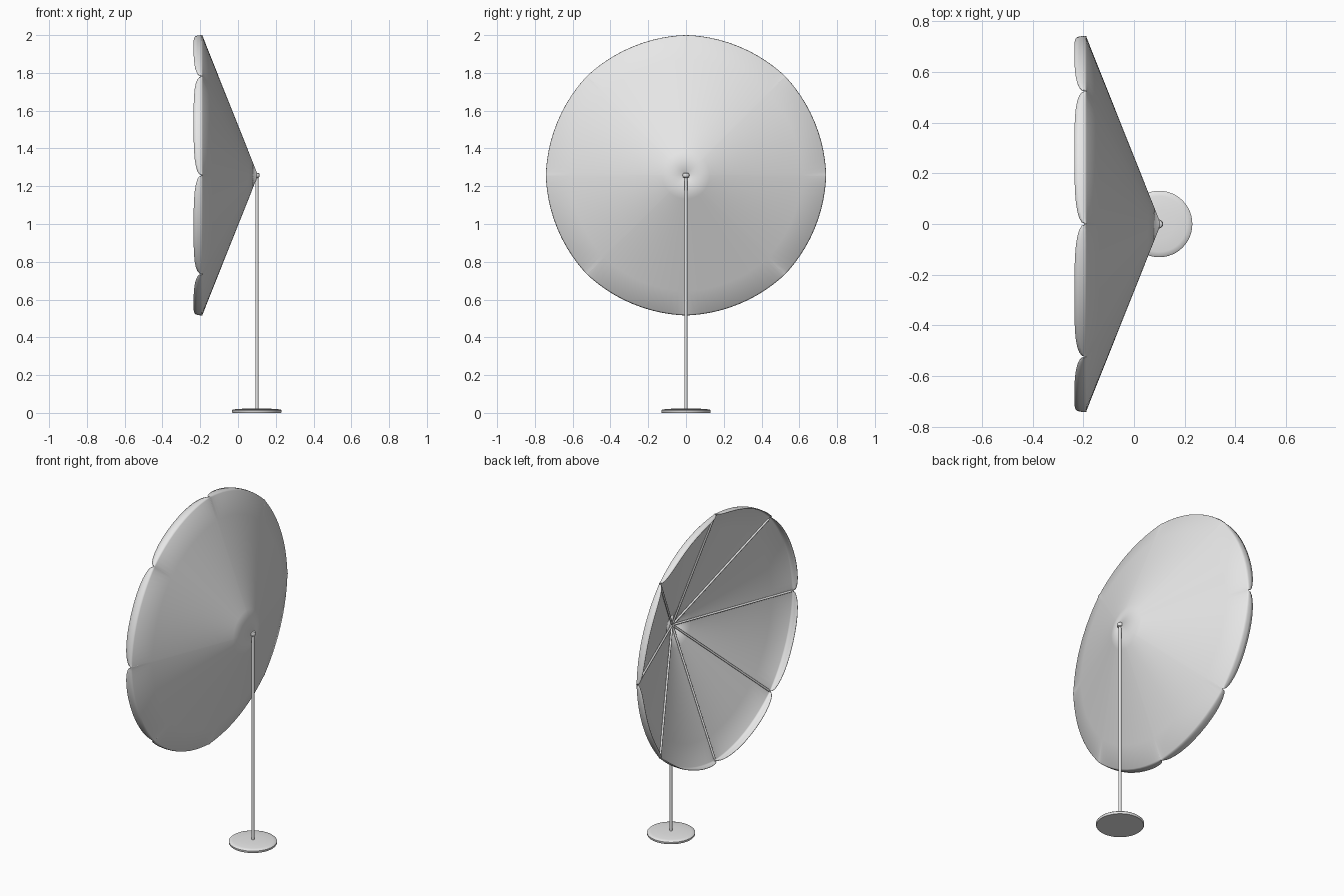
import bpy, bmesh, math
from mathutils import Vector

if "Cube" in bpy.data.objects:
    bpy.data.objects.remove(bpy.data.objects["Cube"])

PANELS, SEG = 8, 16          # canopy panels, divisions per panel
R, AX, CZ = 0.742, 0.1, 1.258   # rim radius, pole x, canopy centre height
RIM_X, APEX_X = -0.187, 0.106

grey = bpy.data.materials.new("light_grey")
grey.diffuse_color = (0.8, 0.8, 0.8, 1)
grey.use_nodes = True
grey.node_tree.nodes["Principled BSDF"].inputs["Base Color"].default_value = grey.diffuse_color


def finish(name, bm, angle=40):
    bmesh.ops.recalc_face_normals(bm, faces=bm.faces[:])
    me = bpy.data.meshes.new(name)
    bm.to_mesh(me)
    bm.free()
    me.shade_smooth()
    me.set_sharp_from_angle(angle=math.radians(angle))
    me.materials.append(grey)
    ob = bpy.data.objects.new(name, me)
    bpy.context.collection.objects.link(ob)
    return ob


def lathe(name, profile, n, centre):
    """Closed solid turned about z from (radius, height) points."""
    bm = bmesh.new()
    rings = [[bm.verts.new((centre[0] + r * math.cos(2 * math.pi * i / n),
                            centre[1] + r * math.sin(2 * math.pi * i / n),
                            centre[2] + z)) for i in range(n)] for r, z in profile]
    for a, b in zip(rings, rings[1:]):
        for i in range(n):
            j = (i + 1) % n
            bm.faces.new((a[i], a[j], b[j], b[i]))
    bm.faces.new(rings[0])
    bm.faces.new(rings[-1])
    return finish(name, bm)


def rod(name, a, b, radius, n=10):
    a, b = Vector(a), Vector(b)
    bm = bmesh.new()
    bmesh.ops.create_cone(bm, cap_ends=True, segments=n, radius1=radius,
                          radius2=radius, depth=(b - a).length)
    rot = (b - a).to_track_quat('Z', 'Y').to_matrix()
    for v in bm.verts:
        v.co = rot @ v.co + (a + b) / 2
    return finish(name, bm)


# Canopy: cone opening toward -x, with a rounded hanging flap on each panel
flap_rows = [(0.735, 0.0), (0.7395, 0.10), (0.7415, 0.28), (R, 0.6), (0.740, 1.0)]
bm = bmesh.new()
columns = []
for i in range(PANELS * SEG):
    t = (i % SEG) / SEG
    # Ease samples toward the ribs so the flap corners stay round
    t = 0.5 - 0.5 * math.cos(math.pi * t)
    ang = 2 * math.pi * (i // SEG + t) / PANELS
    u = abs(2 * t - 1)
    drop = 0.003 + 0.045 * (1 - u ** 3.5) ** (1 / 2.5)
    sag = 1 - 0.006 * (1 - u * u)
    pts = []
    for k in range(7):
        s = 0.006 + 0.994 * k / 6
        pts.append((0.735 * s * sag, APEX_X + (RIM_X - APEX_X) * s))
    for r, f in flap_rows[1:]:
        pts.append((r * sag, RIM_X - drop * f))
    columns.append([bm.verts.new((x, r * math.cos(ang), CZ + r * math.sin(ang)))
                    for r, x in pts])
for a, b in zip(columns, columns[1:] + columns[:1]):
    for k in range(len(a) - 1):
        bm.faces.new((a[k], a[k + 1], b[k + 1], b[k]))
canopy = finish("canopy", bm)
solid = canopy.modifiers.new("thickness", 'SOLIDIFY')
solid.thickness = 0.003
solid.offset = -1

# Ribs along the panel seams, on the inside
for i in range(PANELS):
    a = 2 * math.pi * i / PANELS
    c, s = math.cos(a), math.sin(a)
    rod(f"rib_{i + 1}", (APEX_X - 0.014, 0, CZ),
        (RIM_X - 0.003, 0.728 * c, CZ + 0.728 * s), 0.006)

# Pole, hub at its top and weighted base
rod("pole", (AX, 0, 0.01), (AX, 0, CZ), 0.0085, 16)
lathe("hub", [(0.010, -0.014), (0.016, -0.010), (0.018, -0.003), (0.018, 0.004),
              (0.015, 0.010), (0.008, 0.013)], 20, (0.097, 0, CZ))
lathe("base", [(0.128, 0), (0.131, 0.004), (0.131, 0.013), (0.127, 0.017),
               (0.11, 0.020), (0.06, 0.023), (0.012, 0.024)], 48, (AX - 0.001, 0, 0))
